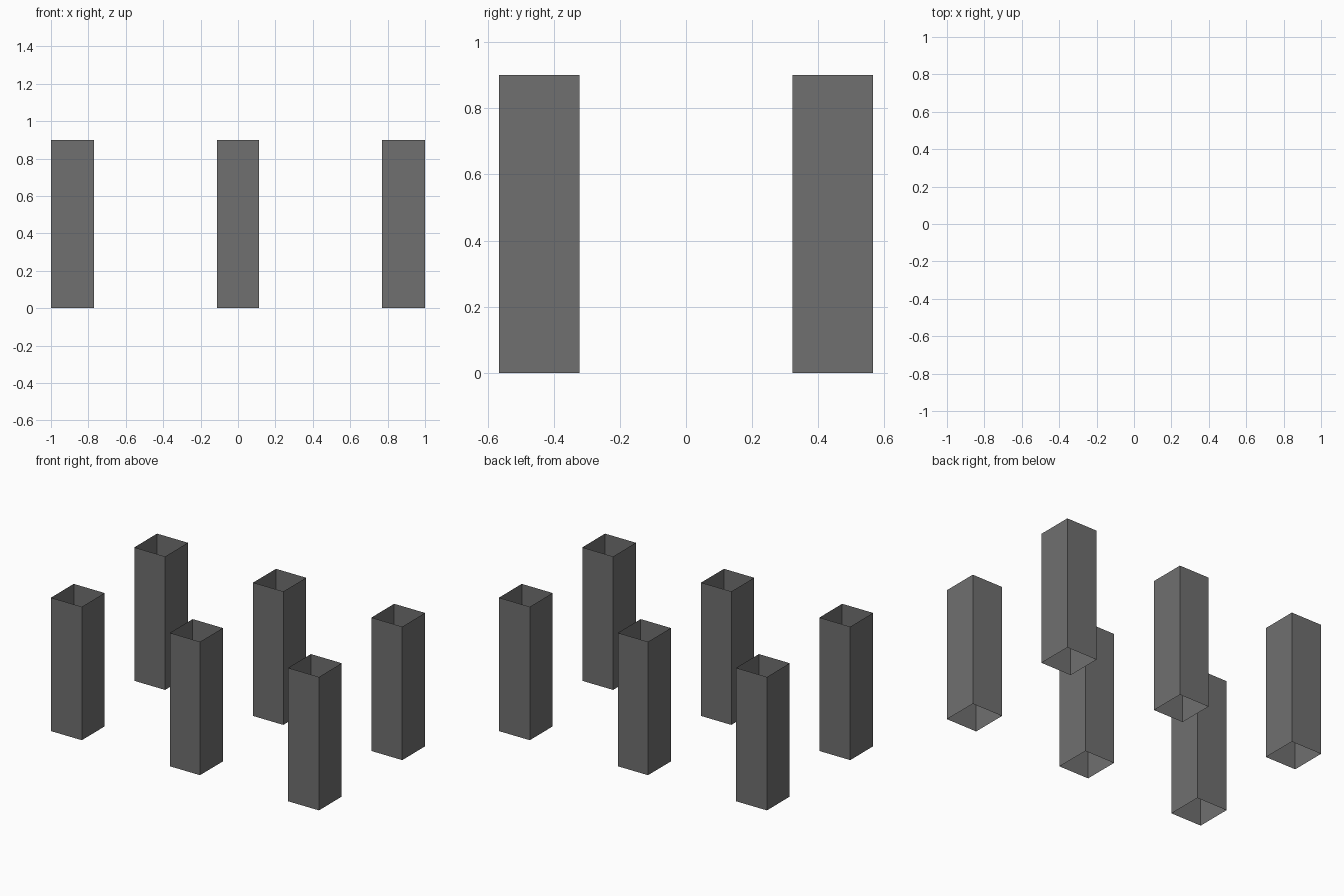
import bpy
import bmesh

if "Cube" in bpy.data.objects:
    bpy.data.objects.remove(bpy.data.objects["Cube"])

HEIGHT = 0.90
DEPTH = 0.243

dark = bpy.data.materials.new("dark_grey")
dark.diffuse_color = (0.16, 0.16, 0.16, 1)
dark.use_nodes = True
dark.node_tree.nodes["Principled BSDF"].inputs["Base Color"].default_value = dark.diffuse_color


def open_tube(name, x, y, width):
    """Thin-walled rectangular sleeve, open at the top and bottom."""
    bm = bmesh.new()
    bmesh.ops.create_cube(bm, size=1)
    bm.normal_update()
    caps = [f for f in bm.faces if abs(f.normal.z) > 0.5]
    bmesh.ops.delete(bm, geom=caps, context='FACES_ONLY')
    bmesh.ops.scale(bm, vec=(width, DEPTH, HEIGHT), verts=bm.verts)
    bmesh.ops.translate(bm, vec=(0, 0, HEIGHT / 2), verts=bm.verts)
    mesh = bpy.data.meshes.new(name)
    bm.to_mesh(mesh)
    bm.free()
    mesh.materials.append(dark)
    obj = bpy.data.objects.new(name, mesh)
    obj.location = (x, y, 0)
    bpy.context.collection.objects.link(obj)


# Two rows of three legs, the corner ones a touch wider
for row, y in (("front", -0.444), ("back", 0.444)):
    for side, x, width in (("left", -0.885, 0.23), ("middle", 0, 0.225), ("right", 0.885, 0.23)):
        open_tube(f"{row}_{side}_leg", x, y, width)
